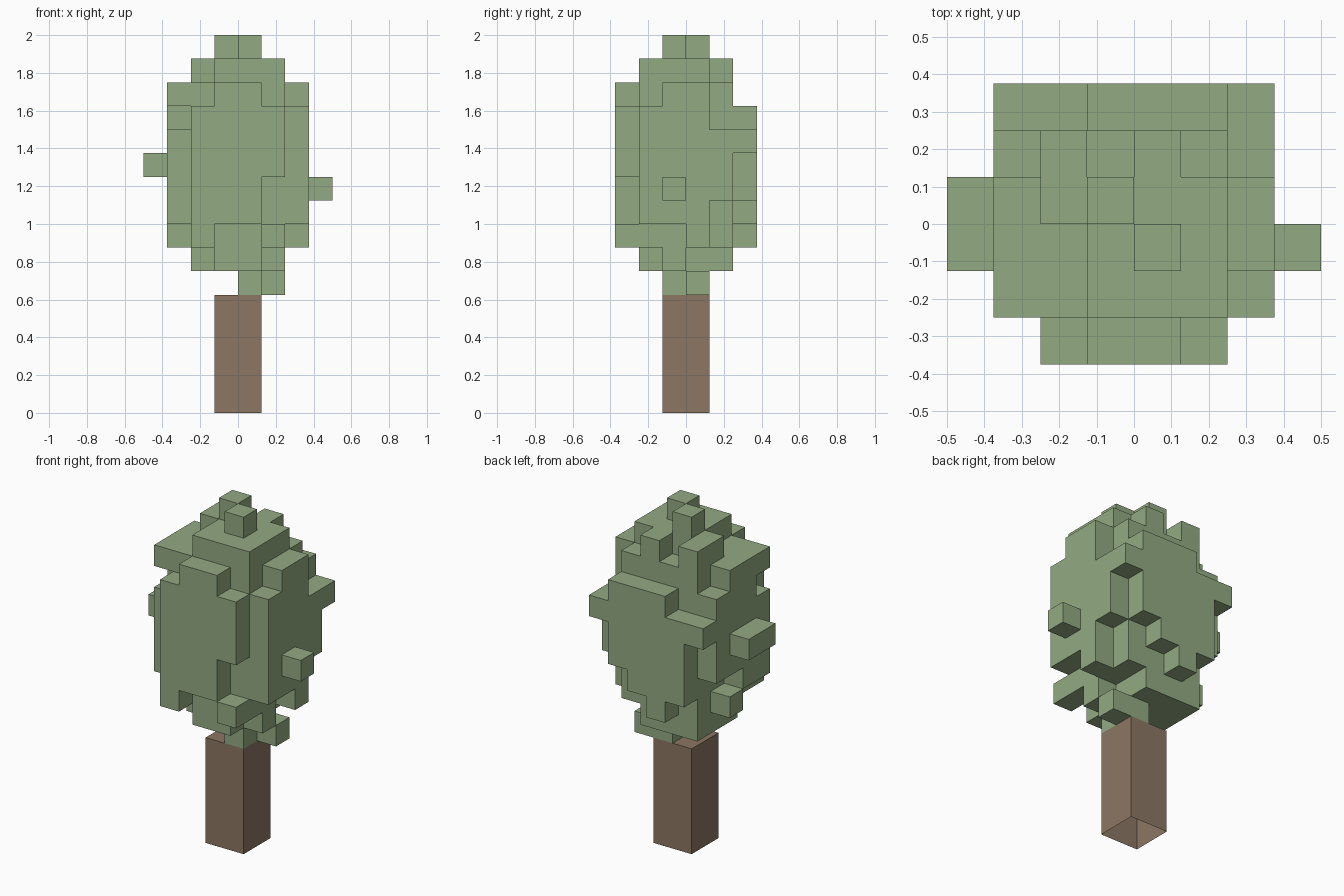
import bpy, bmesh, math

if "Cube" in bpy.data.objects:
    bpy.data.objects.remove(bpy.data.objects["Cube"])

CELL = 0.125


def material(name, rgb):
    m = bpy.data.materials.new(name)
    m.diffuse_color = (*rgb, 1.0)
    m.use_nodes = True
    m.node_tree.nodes["Principled BSDF"].inputs["Base Color"].default_value = m.diffuse_color
    return m


leaf_green = material("leaf_green", (0.288, 0.402, 0.223))
bark_brown = material("bark_brown", (0.262, 0.184, 0.125))

# Foliage blocks in cells: x0, x1, y0, y1, z0, z1
core = [(-2, 2, -2, 2, 7, 14)]
crown = [(-1, 2, -2, 1, 14, 15), (0, 1, 1, 2, 14, 15), (-2, -1, 0, 2, 14, 15),
         (-1, 0, 0, 1, 15, 16), (0, 1, -1, 0, 15, 16)]
front = [(-2, 2, -3, -2, 10, 13), (-2, 1, -3, -2, 8, 10), (-1, 1, -3, -2, 13, 14),
         (-2, -1, -3, -2, 7, 8), (1, 2, -3, -2, 7, 8)]
back = [(-1, 2, 2, 3, 9, 13), (-1, 1, 2, 3, 8, 9), (-1, 0, 2, 3, 7, 8),
        (-2, -1, 2, 3, 8, 12), (-3, -2, 2, 3, 11, 12), (2, 3, 2, 3, 11, 12)]
left = [(-3, -2, -2, 0, 8, 12), (-3, -2, -2, 1, 13, 14), (-3, -2, -1, 2, 9, 13),
        (-3, -2, 0, 1, 7, 8), (-4, -3, -1, 1, 10, 11)]
right = [(2, 3, -2, 0, 8, 13), (2, 3, -1, 1, 13, 14), (2, 3, 0, 1, 7, 13),
         (2, 3, 1, 2, 9, 12), (3, 4, -1, 0, 9, 10)]
underside = [(-1, 1, -2, 2, 6, 7), (-2, -1, -1, 2, 6, 7), (1, 2, -1, 0, 6, 7),
             (0, 1, -1, 1, 5, 6), (1, 2, 0, 1, 5, 6)]


def cells_of(blocks):
    return {(x, y, z) for x0, x1, y0, y1, z0, z1 in blocks
            for x in range(x0, x1) for y in range(y0, y1) for z in range(z0, z1)}


def build(name, cells, mat, skip=lambda cell, axis, side: False):
    """Make the outer skin of a set of cells, with flat areas merged."""
    bm = bmesh.new()
    verts = {}

    def vert(p):
        if p not in verts:
            verts[p] = bm.verts.new([c * CELL for c in p])
        return verts[p]

    for cell in sorted(cells):
        for axis in range(3):
            for side in (0, 1):
                near = list(cell)
                near[axis] += 2 * side - 1
                if tuple(near) in cells or skip(cell, axis, side):
                    continue
                u, v = (axis + 1) % 3, (axis + 2) % 3
                ring = []
                for a, b in ((0, 0), (1, 0), (1, 1), (0, 1)):
                    p = list(cell)
                    p[axis] += side
                    p[u] += a
                    p[v] += b
                    ring.append(vert(tuple(p)))
                bm.faces.new(ring if side else ring[::-1])
    bmesh.ops.dissolve_limit(bm, angle_limit=math.radians(1),
                             verts=bm.verts[:], edges=bm.edges[:])
    mesh = bpy.data.meshes.new(name)
    bm.to_mesh(mesh)
    bm.free()
    mesh.materials.append(mat)
    obj = bpy.data.objects.new(name, mesh)
    bpy.context.collection.objects.link(obj)
    return obj


# Foliage
build("foliage", cells_of(core + crown + front + back + left + right + underside), leaf_green)

# Trunk, hollow at the foot
build("trunk", cells_of([(-1, 1, -1, 1, 0, 5)]), bark_brown,
      skip=lambda cell, axis, side: axis == 2 and side == 0 and cell[2] == 0)
